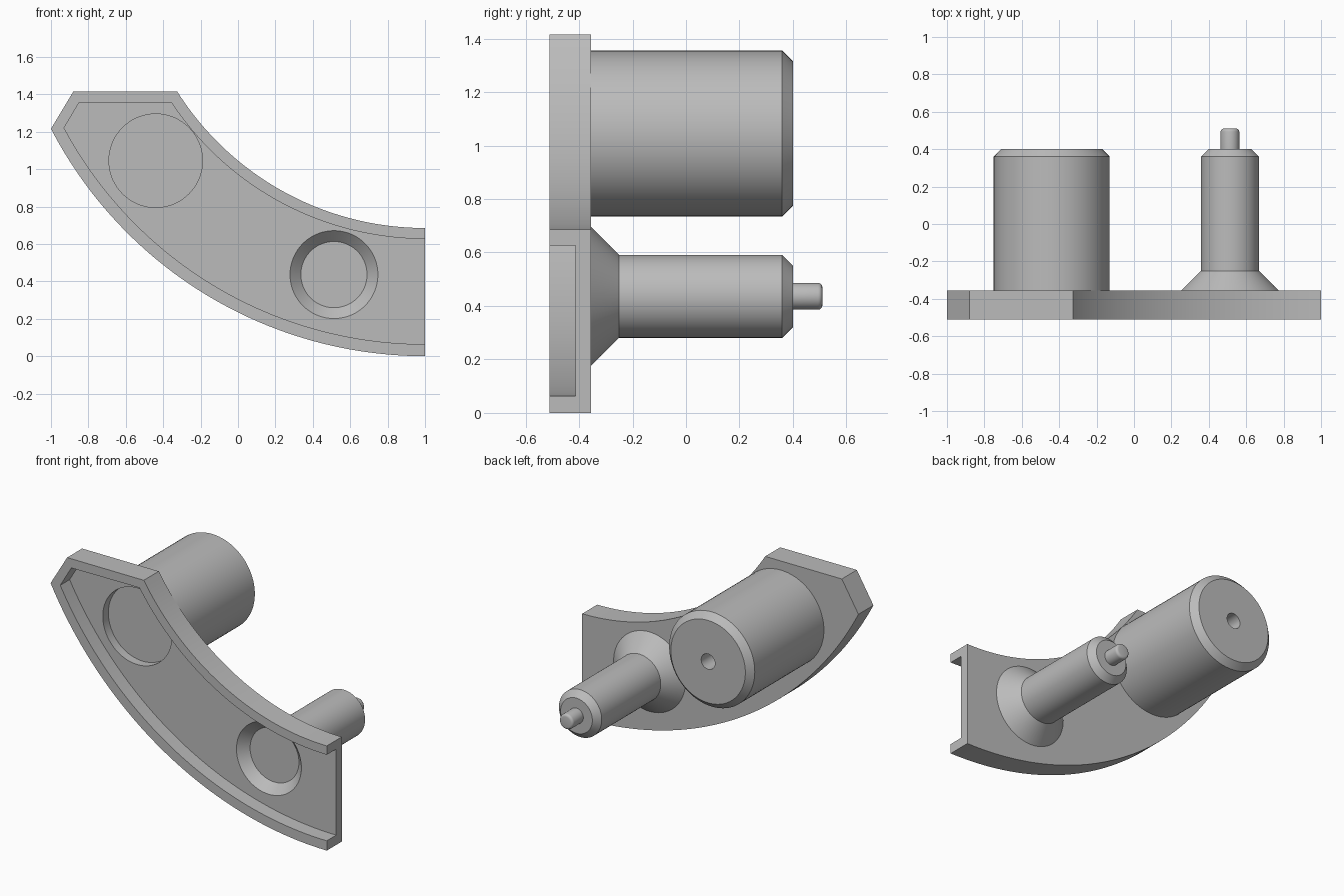
import bpy, bmesh, math

cube = bpy.data.objects.get("Cube")
if cube:
    bpy.data.objects.remove(cube, do_unlink=True)

grey = bpy.data.materials.new("plain grey")
grey.use_nodes = True
COLOUR = (0.5, 0.5, 0.5, 1)
grey.diffuse_color = COLOUR
grey.node_tree.nodes["Principled BSDF"].inputs["Base Color"].default_value = COLOUR

ARC_Z = 2.253                           # both arcs share a centre at x = 1
FRONT, FLOOR, BACK = -0.51, -0.413, -0.355
BIG, SMALL = (-0.44, 1.045), (0.513, 0.436)


def finish(bm, name):
    bmesh.ops.recalc_face_normals(bm, faces=bm.faces)
    mesh = bpy.data.meshes.new(name)
    bm.to_mesh(mesh)
    bm.free()
    mesh.materials.append(grey)
    ob = bpy.data.objects.new(name, mesh)
    bpy.context.collection.objects.link(ob)
    return ob


def arc(radius, x_end, steps=48):
    """Points from x = 1 leftwards along an arc."""
    sweep = math.asin((1 - x_end) / radius)
    return [(1 - radius * math.sin(sweep * i / steps),
             ARC_Z - radius * math.cos(sweep * i / steps)) for i in range(steps + 1)]


def prism(name, outline, y0, y1):
    bm = bmesh.new()
    face = bm.faces.new([bm.verts.new((x, y0, z)) for x, z in outline])
    new = bmesh.ops.extrude_face_region(bm, geom=[face])["geom"]
    bmesh.ops.translate(bm, vec=(0, y1 - y0, 0),
                        verts=[v for v in new if isinstance(v, bmesh.types.BMVert)])
    return finish(bm, name)


def lathe(name, centre, profile, closed=False):
    """Spin (radius, y) points around a front-to-back axis."""
    cx, cz = centre
    bm = bmesh.new()
    verts = [bm.verts.new((cx + r, y, cz)) for r, y in profile]
    edges = [bm.edges.new(pair) for pair in zip(verts, verts[1:])]
    if closed:
        edges.append(bm.edges.new((verts[-1], verts[0])))
    bmesh.ops.spin(bm, geom=verts + edges, cent=(cx, 0, cz), axis=(0, 1, 0),
                   angle=math.tau, steps=72, use_duplicate=False)
    bmesh.ops.remove_doubles(bm, verts=bm.verts, dist=0.0005)
    return finish(bm, name)


def activate(ob):
    bpy.ops.object.select_all(action="DESELECT")
    ob.select_set(True)
    bpy.context.view_layer.objects.active = ob


def cut(ob, cutter):
    mod = ob.modifiers.new("cut", "BOOLEAN")
    mod.operation, mod.solver, mod.object = "DIFFERENCE", "EXACT", cutter
    activate(ob)
    bpy.ops.object.modifier_apply(modifier=mod.name)
    bpy.data.objects.remove(cutter, do_unlink=True)


# Curved plate with a slanted, flat-topped end
plate = prism("curved_plate",
              arc(ARC_Z, -1) + [(-0.88, 1.415)] + arc(1.568, -0.325)[::-1],
              FRONT, BACK)

# Recess in the front, open at the straight end
low, high = arc(2.189, -0.93), arc(1.626, -0.357)
cut(plate, prism("recess_cutter",
                 [(1.1, low[0][1])] + low + [(-0.85, 1.355)] + high[::-1]
                 + [(1.1, high[0][1])], FRONT - 0.1, FLOOR))

# Openings into the two hollow posts
cut(plate, lathe("bore_cutter", BIG, [(0, -0.45), (0.25, -0.45), (0.25, -0.3), (0, -0.3)]))
cut(plate, lathe("cone_cutter", SMALL, [(0, -0.45), (0.272, -0.45), (0.122, -0.3), (0, -0.3)]))

# Large hollow post with a pin hole in its end and a boss inside
big_post = lathe("large_post", BIG, [
    (0.31, BACK), (0.31, 0.36), (0.27, 0.4), (0.05, 0.4), (0.05, 0.29), (0, 0.29),
    (0, 0.23), (0.115, 0.23), (0.115, 0.34), (0.245, 0.34), (0.25, BACK)], closed=False)

# Small hollow post with a flared foot and a rounded pin
PIN, ROUND = 0.05, 0.016
tip = [(PIN - ROUND + ROUND * math.cos(a), 0.51 - ROUND + ROUND * math.sin(a))
       for a in (math.pi / 8 * i for i in range(5))]
small_post = lathe("small_post", SMALL, [
    (0.26, BACK), (0.155, -0.25), (0.155, 0.36), (0.115, 0.4), (PIN, 0.4)] + tip + [
    (0, 0.51), (0, 0.34), (0.09, 0.34), (0.095, -0.273), (0.177, BACK)])

# Make sure the inner walls of the posts face into the hollow
for ob, (cx, cz) in ((big_post, BIG), (small_post, SMALL)):
    bm = bmesh.new()
    bm.from_mesh(ob.data)
    rims = [e for e in bm.edges if e.is_boundary]
    bmesh.ops.bridge_loops(bm, edges=rims)
    bmesh.ops.recalc_face_normals(bm, faces=bm.faces)
    bm.to_mesh(ob.data)
    bm.free()

for ob in (plate, big_post, small_post):
    activate(ob)
    bpy.ops.object.shade_smooth_by_angle(angle=math.radians(25))
